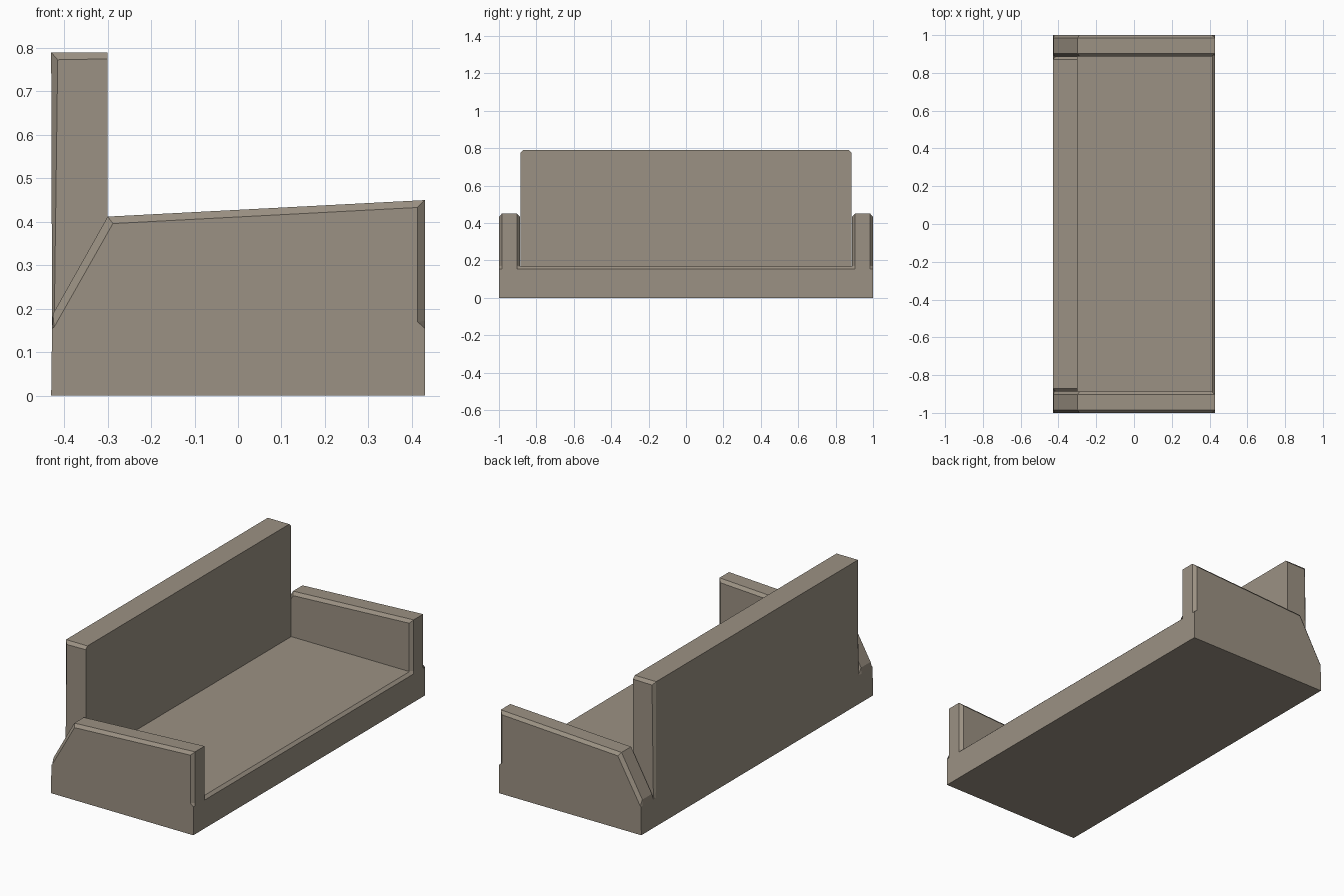
import bpy, bmesh

if "Cube" in bpy.data.objects:
    bpy.data.objects.remove(bpy.data.objects["Cube"])

fabric = bpy.data.materials.new("taupe fabric")
fabric.diffuse_color = (0.33, 0.285, 0.228, 1)
fabric.use_nodes = True
fabric.node_tree.nodes["Principled BSDF"].inputs["Base Color"].default_value = fabric.diffuse_color


def loft(name, rings):
    """Solid from matching XZ profiles, each placed at its own y."""
    bm = bmesh.new()
    loops = [[bm.verts.new((x, y, z)) for x, z in prof] for y, prof in rings]
    n = len(loops[0])
    for a, b in zip(loops, loops[1:]):
        for i in range(n):
            quad = []
            for v in (a[i], a[(i + 1) % n], b[(i + 1) % n], b[i]):
                quad.append(v)
            bm.faces.new(quad)
    bm.faces.new(loops[0])
    bm.faces.new(loops[-1])
    bmesh.ops.remove_doubles(bm, verts=bm.verts, dist=1e-5)
    bmesh.ops.recalc_face_normals(bm, faces=bm.faces)
    me = bpy.data.meshes.new(name)
    bm.to_mesh(me)
    bm.free()
    me.materials.append(fabric)
    ob = bpy.data.objects.new(name, me)
    bpy.context.collection.objects.link(ob)
    return ob


def chamfered(name, outer, inset, y0, y1, c=0.015):
    """Profile slab whose end outlines are chamfered."""
    return loft(name, [(y0, inset), (y0 + c, outer), (y1 - c, outer), (y1, inset)])


B = 0.155    # top of plinth
INNER = 0.888

# Plinth, full footprint
plinth = [(-0.43, 0), (0.43, 0), (0.43, B), (-0.428, B)]
loft("base", [(-1, plinth), (1, plinth)])

# Seat with chamfered front edge
seat = [(-0.35, B), (0.43, B), (0.415, 0.169), (-0.35, 0.169)]
loft("seat", [(-INNER - 0.01, seat), (INNER + 0.01, seat)])

# Arms: sloped top, cut-back rear
arm_outer = [(-0.428, B), (0.43, B), (0.43, 0.172), (0.43, 0.45), (-0.30, 0.412), (-0.426, 0.188)]
arm_inset = [(-0.428, B), (0.43, B), (0.413, 0.17), (0.413, 0.433), (-0.288, 0.396), (-0.423, 0.158)]
for side, y0, y1 in (("left", -1, -INNER), ("right", INNER, 1)):
    chamfered(side + "_arm", arm_outer, arm_inset, y0, y1)

# Backrest
back_outer = [(-0.428, B), (-0.30, B), (-0.30, 0.79), (-0.43, 0.79), (-0.428, 0.188)]
back_inset = [(-0.428, B), (-0.30, B), (-0.30, 0.775), (-0.415, 0.773), (-0.423, 0.165)]
chamfered("backrest", back_outer, back_inset, -0.886, 0.886)
